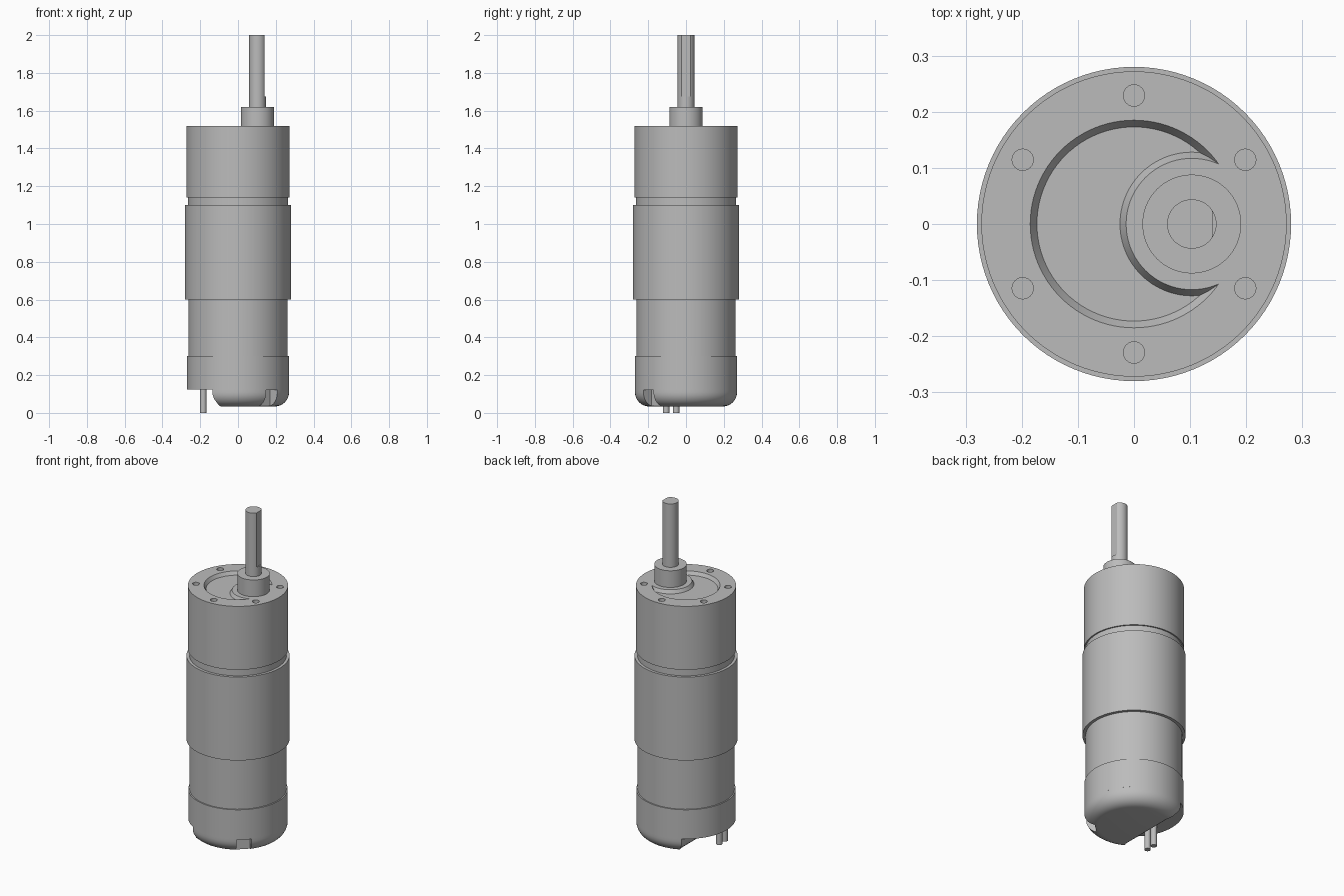
import bpy, bmesh, math
from mathutils import Matrix

if "Cube" in bpy.data.objects:
    bpy.data.objects.remove(bpy.data.objects["Cube"])

grey = bpy.data.materials.new("metal grey")
grey.use_nodes = True
GREY = (0.5, 0.5, 0.5, 1)
grey.diffuse_color = GREY
grey.node_tree.nodes["Principled BSDF"].inputs["Base Color"].default_value = GREY


def add(name, bm):
    """Turn a bmesh into a grey object."""
    bmesh.ops.recalc_face_normals(bm, faces=bm.faces)
    mesh = bpy.data.meshes.new(name)
    bm.to_mesh(mesh)
    bm.free()
    obj = bpy.data.objects.new(name, mesh)
    bpy.context.collection.objects.link(obj)
    mesh.materials.append(grey)
    return obj


def lathe(name, profile, x=0, y=0, sides=96):
    """Closed solid of revolution from (radius, height) points, bottom to top."""
    bm = bmesh.new()
    rings = [[bm.verts.new((x + r * math.cos(math.tau * i / sides),
                            y + r * math.sin(math.tau * i / sides), z))
              for i in range(sides)] for r, z in profile]
    for low, high in zip(rings, rings[1:]):
        for i in range(sides):
            j = (i + 1) % sides
            bm.faces.new((low[i], low[j], high[j], high[i]))
    bm.faces.new(rings[0][::-1])
    bm.faces.new(rings[-1])
    return add(name, bm)


def box(name, size, centre, angle=0):
    bm = bmesh.new()
    turn = Matrix.Rotation(angle, 4, "Z")
    bmesh.ops.create_cube(bm, size=1, matrix=turn @ Matrix.Translation(centre)
                          @ Matrix.Diagonal((*size, 1)))
    return add(name, bm)


def cut(obj, *cutters):
    """Subtract the cutters, bake the result and delete them."""
    for c in cutters:
        mod = obj.modifiers.new("cut", "BOOLEAN")
        mod.operation, mod.solver, mod.object = "DIFFERENCE", "EXACT", c
    bpy.context.view_layer.update()
    graph = bpy.context.evaluated_depsgraph_get()
    mesh = bpy.data.meshes.new_from_object(obj.evaluated_get(graph))
    obj.modifiers.clear()
    obj.data = mesh
    for c in cutters:
        bpy.data.objects.remove(c)
    return obj


SHAFT_X = 0.103
TOP = 1.52
FLOOR = TOP - 0.02
parts = []

# Gearbox with a crescent recess around the shaft boss and six screw holes
gearbox = lathe("gearbox", [(0.272, 1.14), (0.272, TOP)])
recess = lathe("recess_cutter", [(0.173, FLOOR), (0.185, TOP), (0.185, TOP + 0.1)])
boss = lathe("boss_cutter", [(0.128, FLOOR - 0.1), (0.128, FLOOR), (0.117, TOP),
                             (0.117, TOP + 0.2)], SHAFT_X)
cut(recess, boss)
holes = []
for i in range(6):
    a = math.radians(30 + 60 * i)
    holes.append(lathe("hole_cutter", [(0.019, TOP - 0.1), (0.019, TOP + 0.1)],
                       0.229 * math.cos(a), 0.229 * math.sin(a), 24))
parts.append(cut(gearbox, recess, *holes))

# Stacked body: neck, wide sleeve, motor can and the rim of the end cap
parts.append(lathe("neck", [(0.264, 1.09), (0.264, 1.14)]))
parts.append(lathe("sleeve", [(0.28, 0.6), (0.28, 1.1)]))
parts.append(lathe("motor_can", [(0.263, 0.29), (0.263, 0.61)]))
parts.append(lathe("end_cap_rim", [(0.27, 0.125), (0.27, 0.3)]))

# Rounded end cap bottom, cut straight on one side, with a small notch
CHORD = -0.135
bm = bmesh.new()
half = math.acos(CHORD / 0.27)
outline = [bm.verts.new((0.27 * math.cos(a), 0.27 * math.sin(a), 0.034))
           for a in (half * (i / 36 - 1) for i in range(73))]
base = bm.faces.new(outline)
wall = bmesh.ops.extrude_face_region(bm, geom=[base])
for v in wall["geom"]:
    if isinstance(v, bmesh.types.BMVert):
        v.co.z = 0.125
bottom = [e for e in bm.edges if all(v.co.z < 0.05 for v in e.verts)]
bmesh.ops.bevel(bm, geom=bottom, offset=0.075, segments=8, profile=0.5,
                affect="EDGES")
cap = add("end_cap_bottom", bm)
notch = box("notch_cutter", (0.2, 0.08, 0.2), (0.31, 0, 0.02), math.radians(-48))
parts.append(cut(cap, notch))

# Two terminal pins below the cut side
for name, y in (("terminal_pin_front", -0.105), ("terminal_pin_back", -0.052)):
    parts.append(lathe(name, [(0.017, 0), (0.017, 0.14)], -0.184, y, 24))

# Collar and output shaft with a flat on its left side
parts.append(lathe("shaft_collar", [(0.088, TOP - 0.01), (0.088, 1.62)], SHAFT_X))
shaft = lathe("output_shaft", [(0.044, 1.6), (0.044, 2)], SHAFT_X, 0, 48)
flat = box("flat_cutter", (0.1, 0.2, 0.5), (SHAFT_X + 0.087, 0, 1.925))
parts.append(cut(shaft, flat))

# Smooth round walls, sharp rims
bpy.ops.object.select_all(action="DESELECT")
for p in parts:
    p.select_set(True)
bpy.context.view_layer.objects.active = parts[0]
bpy.ops.object.shade_smooth_by_angle(angle=math.radians(30))
